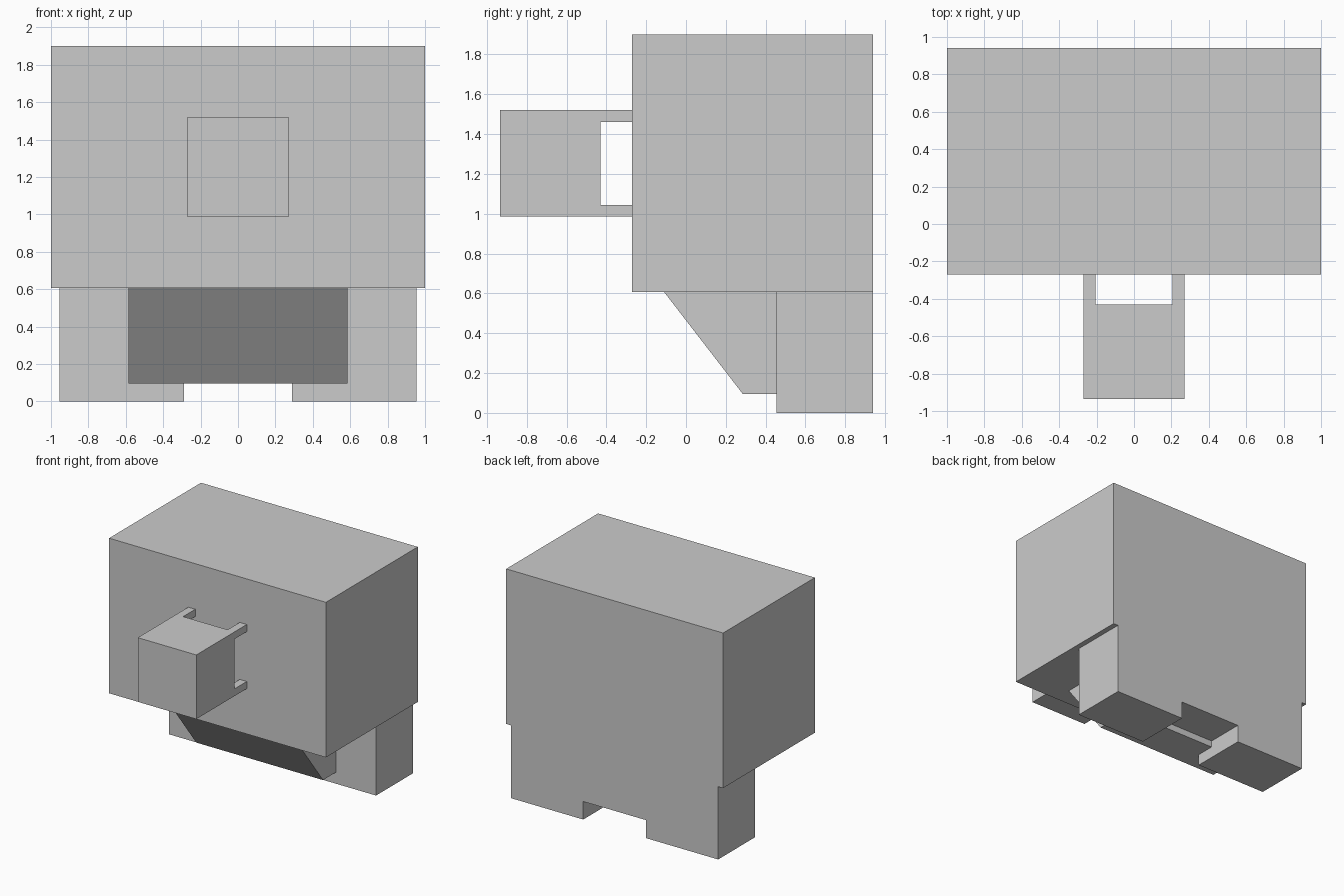
import bpy

if "Cube" in bpy.data.objects:
    bpy.data.objects.remove(bpy.data.objects["Cube"])


def prism(name, profile, axis, lo, hi):
    """Extrude a 2D profile along x (profile in y,z) or y (profile in x,z)."""
    def place(p, d):
        return (d, p[0], p[1]) if axis == 'x' else (p[0], d, p[1])
    n = len(profile)
    verts = [place(p, lo) for p in profile] + [place(p, hi) for p in profile]
    faces = [list(range(n))[::-1], list(range(n, 2 * n))]
    faces += [[i, (i + 1) % n, n + (i + 1) % n, n + i] for i in range(n)]
    if axis == 'y':
        faces = [f[::-1] for f in faces]
    mesh = bpy.data.meshes.new(name)
    mesh.from_pydata(verts, [], faces)
    obj = bpy.data.objects.new(name, mesh)
    bpy.context.collection.objects.link(obj)
    return obj


def box(name, x, y, z):
    profile = [(y[0], z[0]), (y[1], z[0]), (y[1], z[1]), (y[0], z[1])]
    return prism(name, profile, 'x', *x)


# Large upper body
box("main_body", (-1, 1), (-0.27, 0.94), (0.607, 1.9))

# Rear base with a notch between its two feet
prism("rear_base", [(-0.955, 0), (-0.29, 0), (-0.29, 0.15), (0.29, 0.15),
                    (0.29, 0), (0.955, 0), (0.955, 0.607), (-0.955, 0.607)],
      'y', 0.455, 0.94)

# Sloped underside wedge, running back into the base
prism("underside_wedge", [(-0.11, 0.607), (0.285, 0.095),
                          (0.615, 0.095), (0.615, 0.607)],
      'x', -0.585, 0.585)

# Front block held off the body by four corner posts
box("front_block", (-0.27, 0.27), (-0.935, -0.43), (0.985, 1.52))
for x in ((-0.27, -0.205), (0.205, 0.27)):
    for z in ((0.985, 1.045), (1.46, 1.52)):
        box("corner_post", x, (-0.43, -0.27), z)
